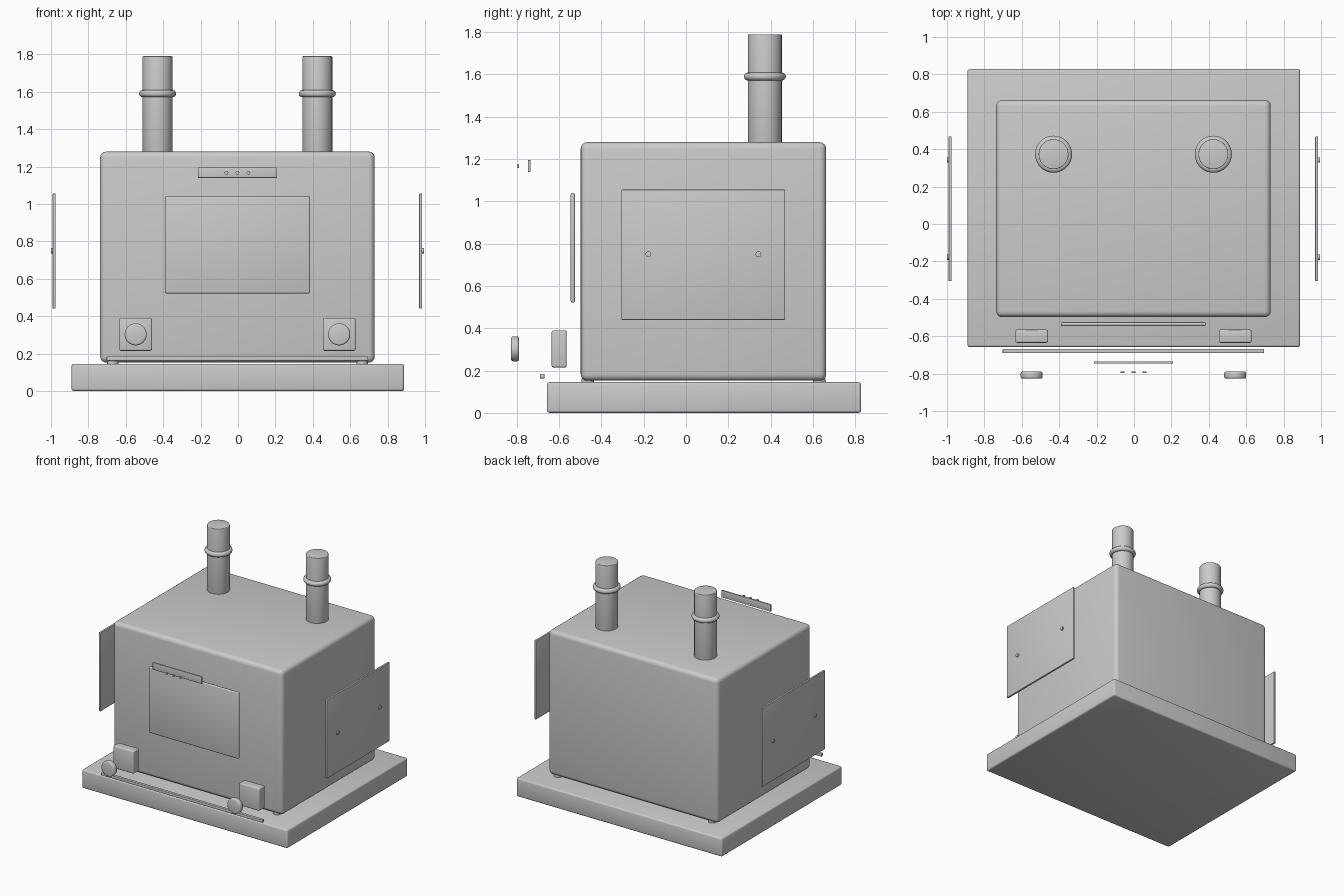
import bpy
import math

cube = bpy.data.objects.get("Cube")
if cube:
    bpy.data.objects.remove(cube, do_unlink=True)

grey = bpy.data.materials.new("plain_grey")
grey.use_nodes = True
COLOUR = (0.6, 0.6, 0.6, 1)
grey.diffuse_color = COLOUR
grey.node_tree.nodes["Principled BSDF"].inputs["Base Color"].default_value = COLOUR

CX = -0.003  # centre line of the mirrored parts


def finish(name, bevel=0, segments=3):
    ob = bpy.context.object
    ob.name = name
    ob.data.materials.append(grey)
    if bevel:
        mod = ob.modifiers.new("Bevel", 'BEVEL')
        mod.width = bevel
        mod.segments = segments
        mod.limit_method = 'ANGLE'
        bpy.ops.object.modifier_apply(modifier=mod.name)
    bpy.ops.object.shade_smooth_by_angle(angle=math.radians(35))
    return ob


def box(name, x, y, z, bevel=0, segments=3):
    """Bevelled box from (min, max) pairs."""
    spans = (x, y, z)
    bpy.ops.mesh.primitive_cube_add(size=1, location=[(a + b) / 2 for a, b in spans])
    bpy.context.object.scale = [b - a for a, b in spans]
    bpy.ops.object.transform_apply(location=False, rotation=False, scale=True)
    return finish(name, bevel, segments)


def rod(name, centre, radius, depth, axis='Z', bevel=0, sides=32):
    turn = {'X': (0, math.pi / 2, 0), 'Y': (math.pi / 2, 0, 0), 'Z': (0, 0, 0)}[axis]
    bpy.ops.mesh.primitive_cylinder_add(vertices=sides, radius=radius, depth=depth,
                                        location=centre, rotation=turn)
    return finish(name, bevel)


# Plinth and main housing
box("base", (-0.89, 0.888), (-0.658, 0.828), (0, 0.145), 0.012)
box("body", (-0.737, 0.731), (-0.498, 0.663), (0.152, 1.28), 0.032, 4)

# Front window, control strip and lower rail
box("front_window", (-0.391, 0.385), (-0.545, -0.525), (0.522, 1.04), 0.008)
box("control_strip", (-0.215, 0.209), (-0.747, -0.735), (1.14, 1.195), 0.002)
for i in (-1, 0, 1):
    rod("button", (CX + i * 0.059, -0.793, 1.167), 0.01, 0.008, 'Y', sides=16)
box("lower_rail", (-0.702, 0.696), (-0.691, -0.668), (0.163, 0.185), 0.003)

for side, s in (("right", -1), ("left", 1)):
    # Knob and its mounting block
    x = CX + s * 0.544
    box("knob_block_" + side, (x - 0.087, x + 0.087), (-0.635, -0.565), (0.215, 0.39), 0.008)
    rod("knob_" + side, (x, -0.808, 0.303), 0.059, 0.038, 'Y', 0.01)

    # Side panel with two bolts
    x = CX + s * 0.98
    box("side_panel_" + side, (x - 0.008, x + 0.008), (-0.305, 0.468), (0.44, 1.055), 0.003)
    for y in (-0.178, 0.342):
        rod("panel_bolt_" + side, (CX + s * 0.99, y, 0.75), 0.014, 0.014, 'X', sides=16)

    # Chimney with a rounded collar
    x = CX + s * 0.427
    rod("chimney_" + side, (x, 0.373, 1.525), 0.08, 0.53, 'Z', 0.005)
    bpy.ops.mesh.primitive_torus_add(location=(x, 0.373, 1.59), major_radius=0.08,
                                     minor_radius=0.019, major_segments=40, minor_segments=12)
    finish("chimney_collar_" + side)

    # Feet between the housing and the plinth
    for y in (-0.465, 0.63):
        rod("foot_" + side, (CX + s * 0.667, y, 0.15), 0.03, 0.025, 'Z', 0.003, 24)
